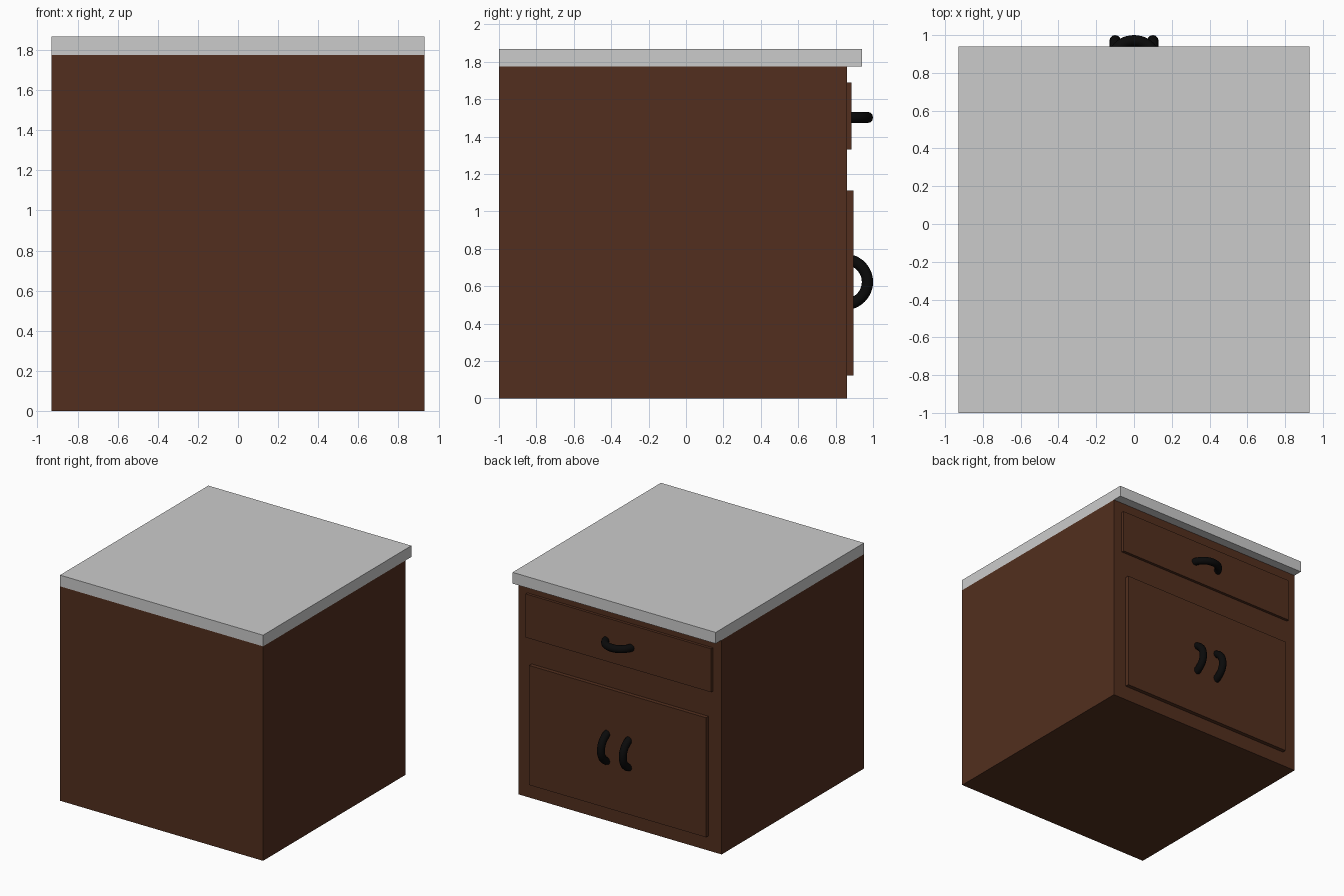
import bpy
from math import radians

if "Cube" in bpy.data.objects:
    bpy.data.objects.remove(bpy.data.objects["Cube"])


def material(name, rgb):
    m = bpy.data.materials.new(name)
    m.diffuse_color = (*rgb, 1)
    m.use_nodes = True
    m.node_tree.nodes["Principled BSDF"].inputs["Base Color"].default_value = m.diffuse_color
    return m


wood = material("dark_wood", (0.085, 0.028, 0.013))
black = material("black_metal", (0.003, 0.003, 0.003))


def box(name, half_x, y0, y1, z0, z1, mat=None):
    bpy.ops.mesh.primitive_cube_add(size=1, location=(0, (y0 + y1) / 2, (z0 + z1) / 2))
    ob = bpy.context.object
    ob.name = name
    ob.scale = (2 * half_x, y1 - y0, z1 - z0)
    bpy.ops.object.transform_apply(location=False, rotation=False, scale=True)
    if mat:
        ob.data.materials.append(mat)
    return ob


def handle(name, x, z, rotation):
    # Ring sunk into the panel, so only an arched pull shows
    bpy.ops.mesh.primitive_torus_add(
        major_radius=0.12, minor_radius=0.03, major_segments=48, minor_segments=12,
        location=(x, 0.85, z), rotation=rotation)
    ob = bpy.context.object
    ob.name = name
    ob.data.materials.append(black)
    bpy.ops.object.shade_smooth_by_angle(angle=radians(40))
    return ob


# Cabinet carcass and overhanging worktop
box("cabinet_body", 0.93, -1.0, 0.862, 0.0, 1.775, wood)
box("countertop", 0.93, -1.0, 0.94, 1.775, 1.868)

# Raised drawer and door panels
box("drawer_front", 0.85, 0.84, 0.885, 1.33, 1.69, wood)
box("door_panel", 0.81, 0.84, 0.895, 0.122, 1.112, wood)

# Horizontal drawer pull and a pair of vertical door pulls
handle("drawer_handle", 0, 1.502, (0, 0, 0))
for side, x in (("left", -0.1), ("right", 0.1)):
    handle(side + "_door_handle", x, 0.623, (0, radians(90), 0))
